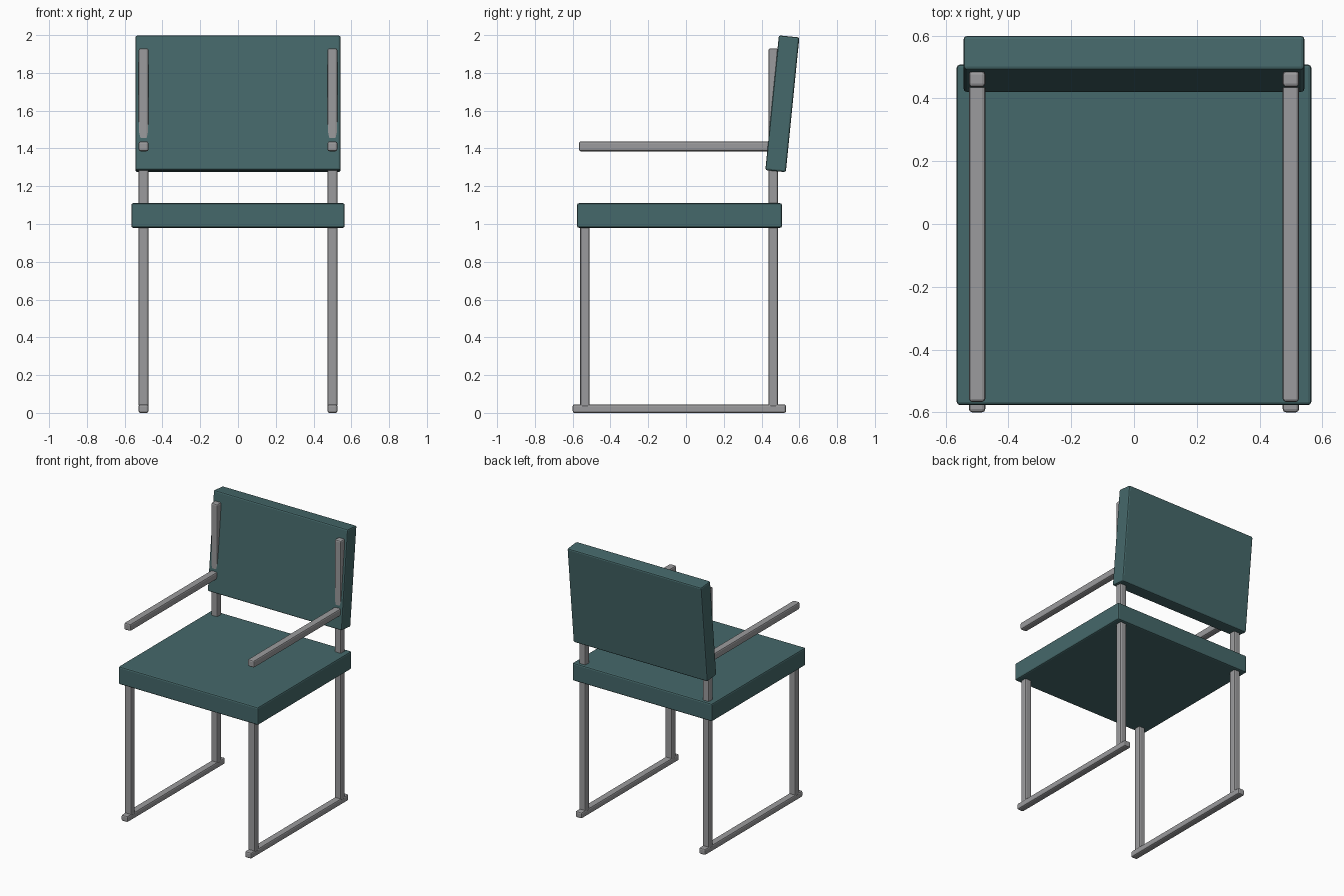
import bpy

if "Cube" in bpy.data.objects:
    bpy.data.objects.remove(bpy.data.objects["Cube"])

teal = bpy.data.materials.new("teal_upholstery")
teal.diffuse_color = (0.06, 0.14, 0.145, 1)
teal.use_nodes = True
teal.node_tree.nodes["Principled BSDF"].inputs["Base Color"].default_value = teal.diffuse_color
steel = bpy.data.materials.new("grey_steel")
steel.diffuse_color = (0.33, 0.33, 0.34, 1)
steel.use_nodes = True
steel.node_tree.nodes["Principled BSDF"].inputs["Base Color"].default_value = steel.diffuse_color


def block(name, lo, hi, bevel, mat, tilt=0.0):
    """Bevelled box spanning lo..hi, tilted about its own centre."""
    centre = [(a + b) / 2 for a, b in zip(lo, hi)]
    bpy.ops.mesh.primitive_cube_add(size=1, location=centre)
    ob = bpy.context.object
    ob.name = name
    ob.scale = [b - a for a, b in zip(lo, hi)]
    bpy.ops.object.transform_apply(location=False, rotation=False, scale=True)
    ob.rotation_euler.x = tilt
    mod = ob.modifiers.new("rounded_edges", 'BEVEL')
    mod.width = bevel
    mod.segments = 2
    ob.data.materials.append(mat)
    return ob


# Upholstered seat and reclined backrest
block("seat", (-0.565, -0.577, 0.98), (0.565, 0.508, 1.11), 0.01, teal)
block("backrest", (-0.543, 0.4555, 1.278), (0.543, 0.5645, 1.995), 0.01, teal, tilt=-0.1)

# Side frames: y range and z range of each bar
bars = {
    "runner": ((-0.60, 0.53), (0.0, 0.045)),
    "front_leg": ((-0.56, -0.51), (0.03, 1.0)),
    "back_post": ((0.437, 0.487), (0.03, 1.93)),
    "armrest": ((-0.567, 0.47), (1.385, 1.437)),
}
for side, x in (("left", -0.5), ("right", 0.5)):
    for part, ((y0, y1), (z0, z1)) in bars.items():
        block(f"{side}_{part}", (x - 0.026, y0, z0), (x + 0.026, y1, z1), 0.01, steel)
